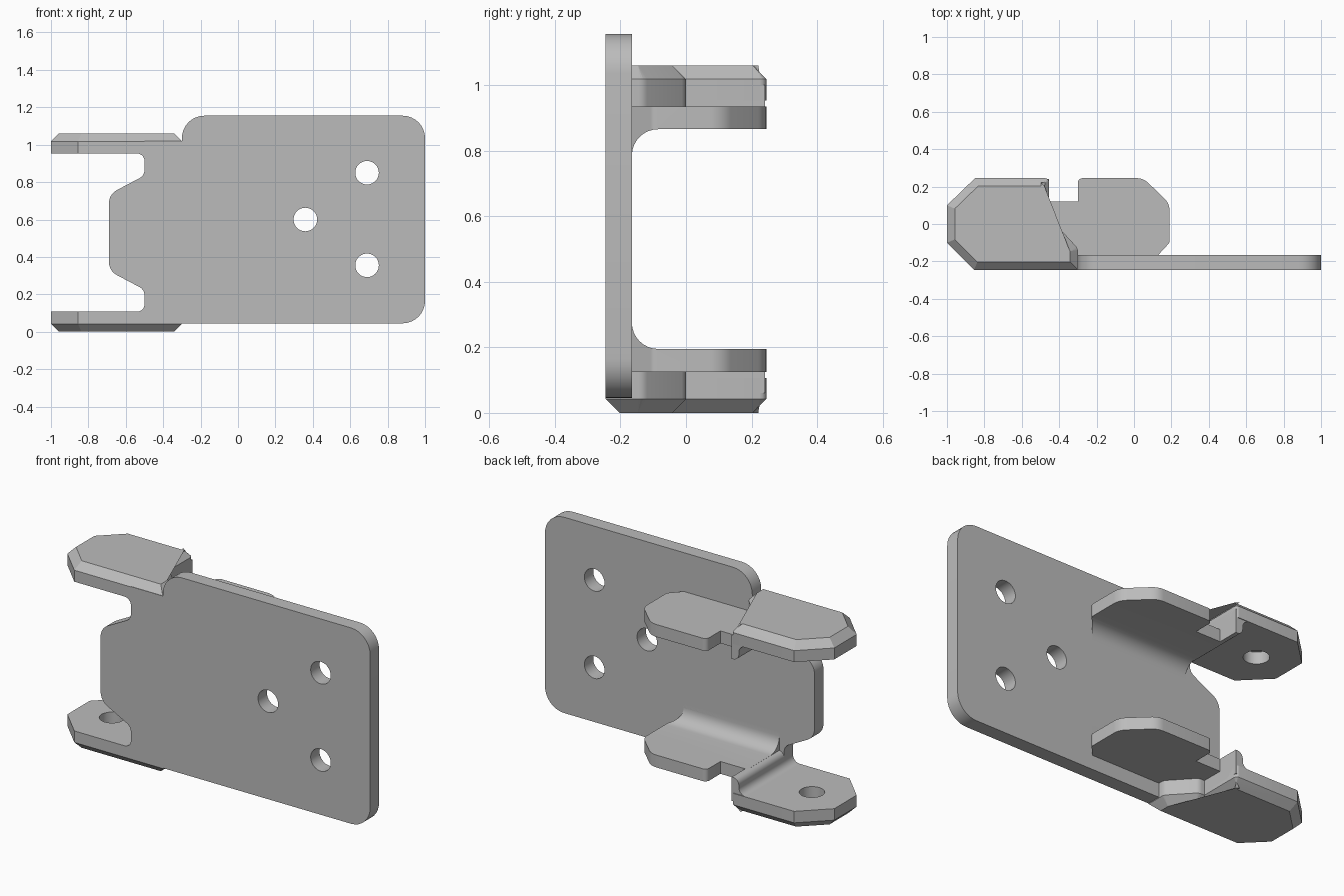
import bpy, bmesh, math
from mathutils import Vector, Matrix

if "Cube" in bpy.data.objects:
    bpy.data.objects.remove(bpy.data.objects["Cube"], do_unlink=True)

steel = bpy.data.materials.new("plain_grey_steel")
steel.use_nodes = True
GREY = (0.5, 0.5, 0.5, 1)
steel.diffuse_color = GREY
steel.node_tree.nodes["Principled BSDF"].inputs["Base Color"].default_value = GREY

FRONT, BACK, MID = -0.245, 0.245, 0.53
INNER = -0.165          # back face of the plate
CHAMFER = 0.042


def rounded(corners, steps=8):
    """Outline from (u, v) or (u, v, radius) corners."""
    out = []
    for i, c in enumerate(corners):
        p = Vector(c[:2])
        if len(c) == 2:
            out.append(p)
            continue
        a = (Vector(corners[i - 1][:2]) - p).normalized()
        b = (Vector(corners[(i + 1) % len(corners)][:2]) - p).normalized()
        half = a.angle(b) / 2
        centre = p + (a + b).normalized() * c[2] / math.sin(half)
        t = c[2] / math.tan(half)
        start, end = p + a * t - centre, p + b * t - centre
        sweep = start.angle_signed(end)
        for k in range(steps + 1):
            out.append(centre + Matrix.Rotation(-sweep * k / steps, 2) @ start)
    return out


def prism(name, outline, lo, hi, axis, chamfer=0):
    """Extrude an outline along an axis, optionally chamfering the low end."""
    place = {"x": lambda u, v, w: (w, u, v),
             "y": lambda u, v, w: (u, w, v),
             "z": lambda u, v, w: (u, v, w)}[axis]
    bm = bmesh.new()
    base = bm.faces.new([bm.verts.new(place(p[0], p[1], lo + chamfer)) for p in outline])
    step = Vector(place(0, 0, 1))
    top = bmesh.ops.extrude_face_region(bm, geom=[base], use_keep_orig=True)["geom"]
    bmesh.ops.translate(bm, vec=step * (hi - lo - chamfer),
                        verts=[g for g in top if isinstance(g, bmesh.types.BMVert)])
    if chamfer:
        bmesh.ops.inset_region(bm, faces=[base], thickness=chamfer,
                               use_even_offset=True, use_boundary=True)
        bmesh.ops.translate(bm, vec=-step * chamfer, verts=base.verts)
    bmesh.ops.recalc_face_normals(bm, faces=bm.faces)
    return finish(name, bm)


def finish(name, bm):
    mesh = bpy.data.meshes.new(name)
    bm.to_mesh(mesh)
    bm.free()
    mesh.materials.append(steel)
    obj = bpy.data.objects.new(name, mesh)
    bpy.context.collection.objects.link(obj)
    return obj


def activate(obj):
    bpy.ops.object.select_all(action="DESELECT")
    obj.select_set(True)
    bpy.context.view_layer.objects.active = obj


def combine(obj, tool, operation):
    mod = obj.modifiers.new("cut", "BOOLEAN")
    mod.operation, mod.object, mod.solver = operation, tool, "EXACT"
    activate(obj)
    bpy.ops.object.modifier_apply(modifier=mod.name)
    bpy.data.objects.remove(tool, do_unlink=True)


def circle(u, v, r, n=32):
    return [(u + r * math.cos(math.tau * k / n), v + r * math.sin(math.tau * k / n))
            for k in range(n)]


def smooth(obj):
    activate(obj)
    bpy.ops.object.shade_smooth_by_angle(angle=math.radians(30))


def mirror_up(obj, name):
    bm = bmesh.new()
    bm.from_mesh(obj.data)
    for v in bm.verts:
        v.co.z = 2 * MID - v.co.z
    bmesh.ops.reverse_faces(bm, faces=bm.faces)
    return finish(name, bm)


# Mounting plate with a stepped, rounded tongue on its right end
notch = [(-0.5, 0.8, 0.06), (-0.69, 0.73, 0.08)]
tongue = [(-0.5, 2 * MID - 1.02), (-0.5, 0.11)]
upper = [(-0.5, 0.95), (-0.5, 0.835, 0.05), (-0.69, 0.735, 0.08)]
lower = [(c[0], 2 * MID - c[1], *c[2:]) for c in reversed(upper)]
plate_outline = rounded([(-0.3, 1.02), (-0.5, 1.02)] + upper + lower +
                        [(-0.5, 0.045), (1, 0.045, 0.12), (1, 1.155, 0.12),
                         (-0.3, 1.155, 0.12)])
plate = prism("mounting_plate", plate_outline, FRONT, INNER, "y")
for x, z in [(0.69, 0.85), (0.36, 0.6), (0.69, 0.355)]:
    combine(plate, prism("drill", circle(x, z, 0.063), -0.4, 0, "y"), "DIFFERENCE")
smooth(plate)

# Inner flange: bent section trimmed to its plan shape
section = rounded([(-0.2, 0.125), (0.3, 0.125), (0.3, 0.195), (INNER, 0.195, 0.08),
                   (INNER, 0.3), (-0.2, 0.3)])
flange = prism("lower_flange", section, -0.6, 0.3, "x")
plan = rounded([(-0.47, -0.19), (0.13, -0.19), (0.13, INNER), (0.19, -0.1, 0.03),
                (0.19, 0.11, 0.09), (0.05, BACK, 0.09), (-0.3, BACK, 0.025),
                (-0.3, 0.12), (-0.47, 0.12)])
combine(flange, prism("trim", plan, 0, 0.5, "z"), "INTERSECT")

# Offset ear with a chamfered outer face and a blind pivot hole
ear_plan = rounded([(-1, -0.1), (-0.855, FRONT), (-0.3, FRONT), (-0.3, -0.13, 0.04),
                    (-0.42, 0, 0.04), (-0.455, 0), (-0.455, BACK, 0.02), (-0.85, BACK), (-1, 0.1)],
                   steps=4)
ear = prism("lower_ear", ear_plan, 0, 0.107, "z", CHAMFER)
combine(ear, prism("drill", circle(-0.79, 0, 0.066), 0.04, 0.2, "z"), "DIFFERENCE")

# Curved riser joining the ear to the flange
riser_section = rounded([(-0.455, 0.06), (-0.56, 0.06), (-0.56, 0.107), (-0.5, 0.107, 0.04),
                         (-0.5, 0.195, 0.035), (-0.455, 0.195)])
riser = prism("lower_riser", riser_section, FRONT, BACK - 0.004, "y")

# Solid web below the flange, behind the plate
web_plan = rounded([(-0.48, -0.2), (-0.3, -0.2), (-0.3, -0.13, 0.04), (-0.42, 0, 0.04),
                    (-0.48, 0)], steps=4)
web = prism("lower_web", web_plan, 0.06, 0.15, "z")

# Matching parts at the top
for part in (flange, ear, riser, web):
    smooth(part)
    smooth(mirror_up(part, part.name.replace("lower", "upper")))
